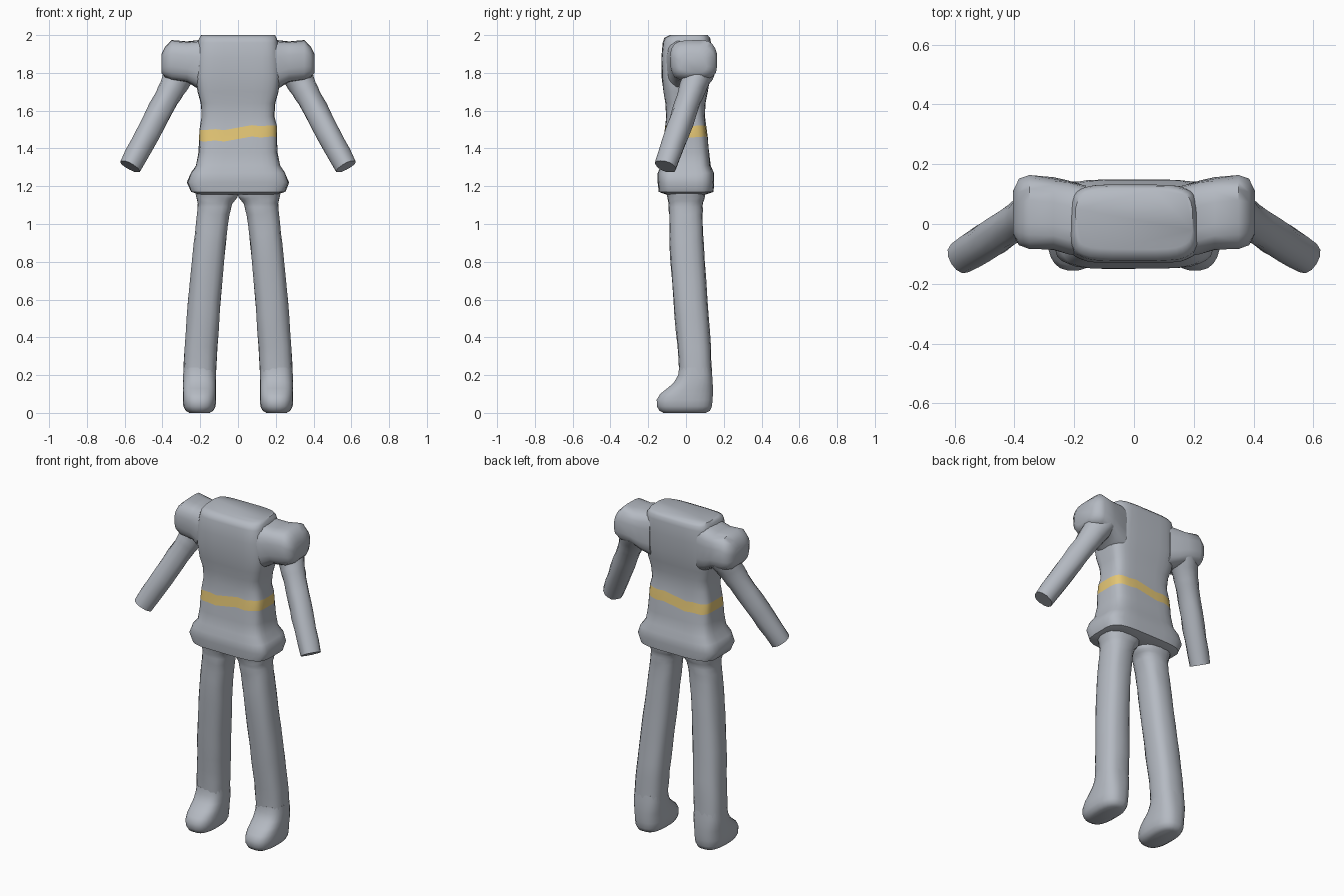
import bpy, bmesh, math, random
from mathutils import Vector, Matrix

random.seed(4)
if "Cube" in bpy.data.objects:
    bpy.data.objects.remove(bpy.data.objects["Cube"], do_unlink=True)


def material(name, color):
    m = bpy.data.materials.new(name)
    m.use_nodes = True
    m.diffuse_color = color
    m.node_tree.nodes["Principled BSDF"].inputs["Base Color"].default_value = color
    return m


grey = material("cloth grey", (0.46, 0.49, 0.54, 1))
gold = material("belt gold", (0.78, 0.57, 0.18, 1))


def power(v, p):
    return math.copysign(abs(v) ** p, v)


def loft(name, rings, square=2.5, sides=20, steps=1, rough=0.0,
         along_x=False, matrix=None, mirror=False, belt=None):
    """Skin rounded-box rings given as (position, a_min, a_max, b_min, b_max)."""
    full = []
    for r, s in zip(rings, rings[1:]):
        for k in range(steps):
            full.append([p + (q - p) * k / steps for p, q in zip(r, s)])
    full.append(rings[-1])

    bm = bmesh.new()
    loops = []
    for pos, a0, a1, b0, b1 in full:
        loop = []
        for i in range(sides):
            t = math.tau * (i + 0.5) / sides
            f = 1 + random.uniform(-rough, rough)
            a = (a0 + a1) / 2 + (a1 - a0) / 2 * f * power(math.cos(t), 2 / square)
            b = (b0 + b1) / 2 + (b1 - b0) / 2 * f * power(math.sin(t), 2 / square)
            loop.append(bm.verts.new((pos, a, b) if along_x else (a, b, pos)))
        loops.append(loop)
    for low, high in zip(loops, loops[1:]):
        for i in range(sides):
            j = (i + 1) % sides
            bm.faces.new((low[i], low[j], high[j], high[i]))
    bm.faces.new(loops[0])
    bm.faces.new(loops[-1])
    bmesh.ops.recalc_face_normals(bm, faces=bm.faces)

    # Belt band: coloured by height, then its edges made wavy
    if belt:
        for f in bm.faces:
            if belt[0] < f.calc_center_median().z < belt[1]:
                f.material_index = 1
        for v in bm.verts:
            if belt[0] - 0.01 < v.co.z < belt[1] + 0.01:
                v.co.z += 0.014 * math.sin(14 * v.co.x) + 0.006 * math.sin(40 * v.co.x)
    if matrix:
        bm.transform(matrix)

    me = bpy.data.meshes.new(name)
    bm.to_mesh(me)
    bm.free()
    ob = bpy.data.objects.new(name, me)
    bpy.context.collection.objects.link(ob)
    me.materials.append(grey)
    if belt:
        me.materials.append(gold)
    if mirror:
        ob.modifiers.new("Mirror", "MIRROR").use_mirror_merge = False
    bpy.ops.object.select_all(action="DESELECT")
    ob.select_set(True)
    bpy.context.view_layer.objects.active = ob
    bpy.ops.object.shade_smooth_by_angle(angle=math.radians(50))
    return ob


# Tunic with belt and flared hem
tunic = [(z, -w, w, front, back) for z, w, front, back in (
    (1.155, 0.20, -0.10, 0.10), (1.17, 0.25, -0.145, 0.145),
    (1.22, 0.27, -0.15, 0.15), (1.27, 0.25, -0.15, 0.148),
    (1.31, 0.222, -0.132, 0.13), (1.38, 0.208, -0.125, 0.122),
    (1.45, 0.207, -0.118, 0.115), (1.51, 0.205, -0.11, 0.106),
    (1.57, 0.192, -0.105, 0.10), (1.64, 0.197, -0.11, 0.103),
    (1.70, 0.215, -0.12, 0.115), (1.78, 0.225, -0.13, 0.128),
    (1.88, 0.22, -0.131, 0.132), (1.96, 0.212, -0.124, 0.132),
    (1.985, 0.205, -0.115, 0.128), (2.0, 0.195, -0.085, 0.115))]
loft("tunic", tunic, square=4.5, sides=32, rough=0.008, belt=(1.45, 1.51))

# Puffed short sleeves
loft("sleeves", [
    (0.16, -0.11, 0.13, 1.69, 1.985), (0.22, -0.10, 0.145, 1.72, 1.97),
    (0.27, -0.085, 0.155, 1.75, 1.967), (0.35, -0.085, 0.165, 1.76, 1.975),
    (0.385, -0.07, 0.15, 1.775, 1.94), (0.405, -0.035, 0.11, 1.80, 1.90)],
    square=3.2, rough=0.025, along_x=True, mirror=True)

# Arms slanting outward and forward, cut square at the wrist
start, end = Vector((0.295, 0.07, 1.82)), Vector((0.572, -0.108, 1.305))
axis = end - start
place = Matrix.Translation(start) @ axis.to_track_quat("Z", "Y").to_matrix().to_4x4()
arm = [(t * axis.length, -r, r, -r, r) for t, r in (
    (0, 0.085), (0.15, 0.072), (0.3, 0.064), (0.65, 0.063), (1, 0.057))]
loft("arms", arm, square=2.2, sides=14, steps=3, rough=0.04, matrix=place, mirror=True)

# Legs
loft("legs", [
    (0.18, 0.117, 0.291, -0.035, 0.138), (0.35, 0.108, 0.284, -0.045, 0.132),
    (0.60, 0.09, 0.264, -0.068, 0.113), (0.90, 0.064, 0.236, -0.088, 0.093),
    (1.05, 0.045, 0.217, -0.09, 0.088), (1.11, 0.028, 0.213, -0.092, 0.09),
    (1.145, 0.0, 0.222, -0.10, 0.10), (1.20, 0.0, 0.235, -0.11, 0.11)],
    square=2.6, sides=18, steps=3, rough=0.02, mirror=True)

# Feet with toes pointing forward
loft("feet", [
    (0.0, 0.15, 0.258, -0.12, 0.105), (0.012, 0.13, 0.278, -0.142, 0.128),
    (0.035, 0.118, 0.29, -0.155, 0.138), (0.07, 0.115, 0.293, -0.156, 0.142),
    (0.10, 0.115, 0.293, -0.138, 0.143), (0.13, 0.115, 0.293, -0.10, 0.143),
    (0.16, 0.115, 0.293, -0.065, 0.142), (0.20, 0.116, 0.291, -0.042, 0.139),
    (0.24, 0.117, 0.288, -0.037, 0.135)],
    square=2.7, sides=24, mirror=True)
